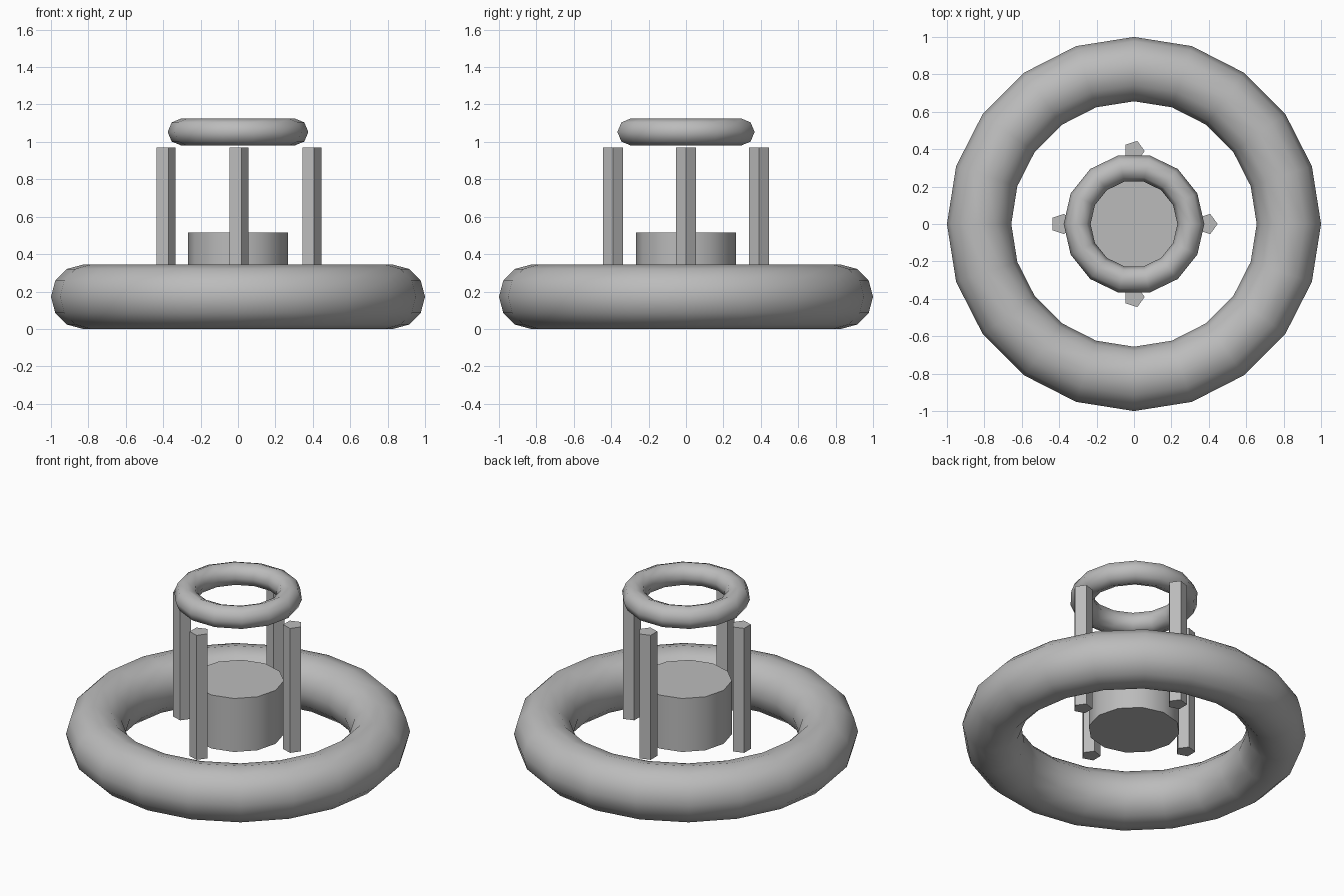
import bpy, math

if "Cube" in bpy.data.objects:
    bpy.data.objects.remove(bpy.data.objects["Cube"])

grey = bpy.data.materials.new("plain grey")
grey.diffuse_color = (0.5, 0.5, 0.5, 1)
grey.use_nodes = True
grey.node_tree.nodes["Principled BSDF"].inputs["Base Color"].default_value = grey.diffuse_color


def finish(name, angle):
    ob = bpy.context.object
    ob.name = name
    ob.data.materials.clear()
    ob.data.materials.append(grey)
    bpy.ops.object.shade_smooth_by_angle(angle=math.radians(angle))


def ring(name, major, minor, z, segments, sides):
    bpy.ops.mesh.primitive_torus_add(major_radius=major, minor_radius=minor,
                                     major_segments=segments, minor_segments=sides,
                                     location=(0, 0, z))
    finish(name, 60)


def prism(name, x, y, radius, bottom, top, sides):
    # First corner points along +x
    bpy.ops.mesh.primitive_cylinder_add(vertices=sides, radius=radius, depth=top - bottom,
                                        location=(x, y, (bottom + top) / 2))
    ob = bpy.context.object
    ob.rotation_euler.z = -math.pi / 2
    bpy.ops.object.transform_apply(location=False, rotation=True, scale=False)
    finish(name, 50)


BASE = 0.172

# Large base ring and small floating top ring
ring("base_ring", 0.828, 0.172, BASE, 20, 12)
ring("top_ring", 0.304, 0.072, 1.053, 14, 8)

# Central drum
prism("center_drum", 0, 0, 0.267, BASE, 0.515, 12)

# Four five-sided posts, all turned the same way
for i, (dx, dy) in enumerate([(1, 0), (0, 1), (-1, 0), (0, -1)]):
    prism(f"post_{i + 1}", 0.39 * dx, 0.39 * dy, 0.057, BASE, 0.97, 5)
